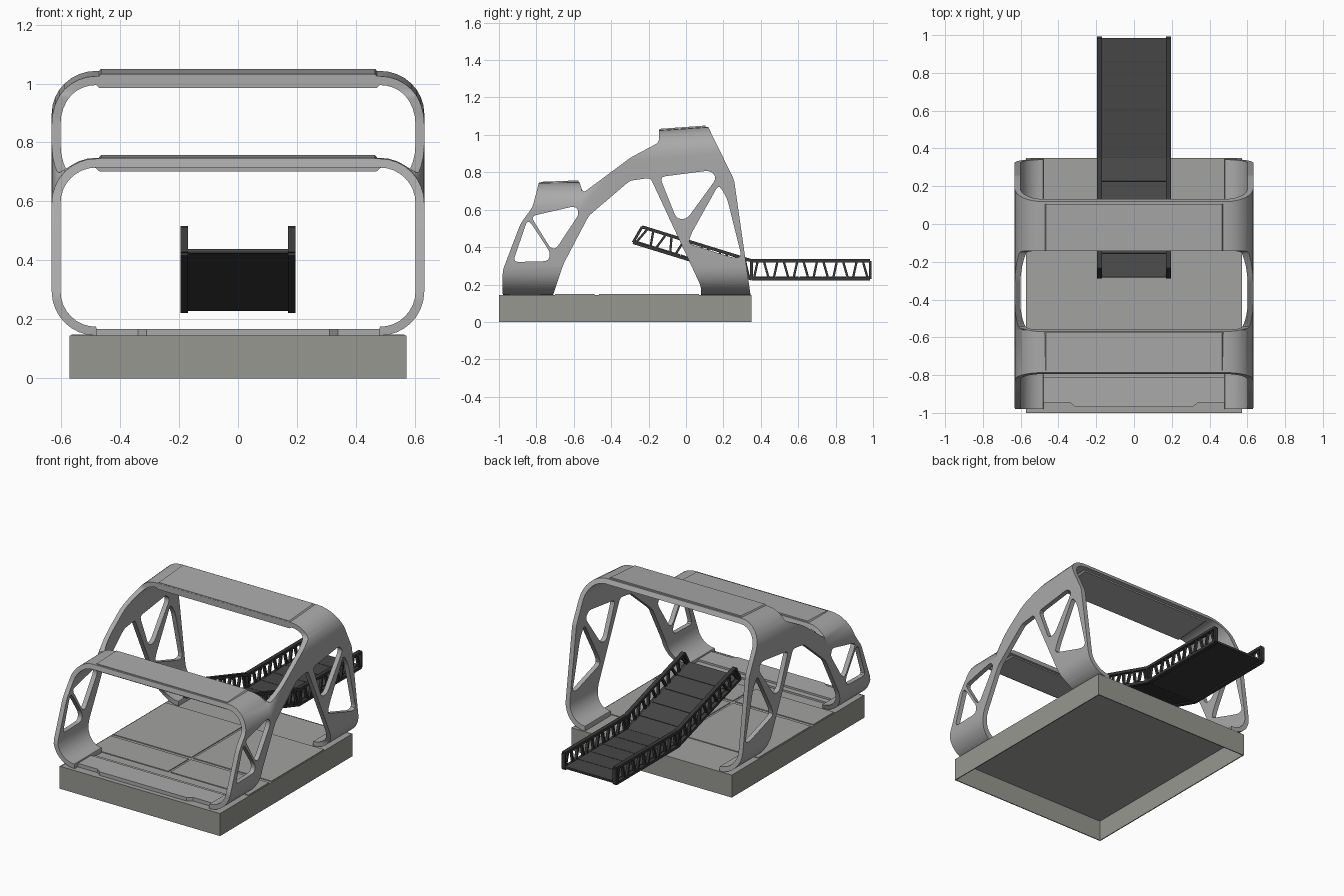
import bpy, bmesh, math
from mathutils import Vector, Matrix

if "Cube" in bpy.data.objects:
    bpy.data.objects.remove(bpy.data.objects["Cube"])


def material(name, rgb):
    m = bpy.data.materials.new(name)
    m.diffuse_color = (*rgb, 1)
    m.use_nodes = True
    m.node_tree.nodes["Principled BSDF"].inputs["Base Color"].default_value = m.diffuse_color
    return m


FRAME = material("light grey shell", (0.40, 0.40, 0.40))
BASE = material("warm grey base", (0.31, 0.31, 0.28))
DECK = material("grey deck", (0.36, 0.36, 0.355))
DARK = material("dark ramp floor", (0.062, 0.062, 0.062))
RAIL = material("black rail", (0.04, 0.04, 0.04))


def make(name, bm, mat, smooth=False):
    bmesh.ops.recalc_face_normals(bm, faces=bm.faces)
    me = bpy.data.meshes.new(name)
    bm.to_mesh(me)
    bm.free()
    me.materials.append(mat)
    ob = bpy.data.objects.new(name, me)
    bpy.context.collection.objects.link(ob)
    if smooth:
        shade(ob)
    return ob


def shade(ob):
    bpy.ops.object.select_all(action='DESELECT')
    ob.select_set(True)
    bpy.context.view_layer.objects.active = ob
    bpy.ops.object.shade_smooth_by_angle(angle=math.radians(32))


def loft(bm, rings):
    """Closed cross-sections joined in order, with end caps."""
    vs = [[bm.verts.new(p) for p in r] for r in rings]
    n = len(vs[0])
    for a, b in zip(vs, vs[1:]):
        for i in range(n):
            bm.faces.new((a[i], a[(i + 1) % n], b[(i + 1) % n], b[i]))
    bm.faces.new(vs[0])
    bm.faces.new(vs[-1])


def box(bm, x0, x1, y0, y1, z0, z1):
    loft(bm, [[(x0, y0, z), (x1, y0, z), (x1, y1, z), (x0, y1, z)] for z in (z0, z1)])


def rounded(pts, r):
    """Polygon with every corner replaced by a short curve."""
    out = []
    for i, p in enumerate(pts):
        p, a, b = Vector(p), Vector(pts[i - 1]), Vector(pts[(i + 1) % len(pts)])
        s = p + (a - p).normalized() * min(r, (a - p).length * 0.45)
        e = p + (b - p).normalized() * min(r, (b - p).length * 0.45)
        for k in range(4):
            t = k / 3
            out.append(s * (1 - t) ** 2 + p * 2 * t * (1 - t) + e * t * t)
    return out


# --- Canopy shell: C-shaped rounded hoop section, lofted along y ---
W, FLOOR, R, T = 0.632, 0.145, 0.15, 0.03


def half_path(top, inset):
    r = R - inset
    pts = [(0.48, FLOOR + inset * 0.8)]
    for cz, a0 in ((FLOOR + R, -90), (top - R, 0)):
        for k in range(9):
            a = math.radians(a0 + k * 90 / 8)
            pts.append((W - R + r * math.cos(a), cz + r * math.sin(a)))
    return pts


def hoop(y, top):
    o, i = half_path(top, 0), half_path(top, T)
    outer = o + [(-x, z) for x, z in reversed(o)]
    inner = i + [(-x, z) for x, z in reversed(i)]
    return [(x, y, z) for x, z in outer + inner[::-1]]


bm = bmesh.new()
loft(bm, [hoop(-1.0, 0.742), hoop(-0.56, 0.748), hoop(-0.36, 1.01), hoop(0.37, 1.06)])
canopy = make("canopy_frame", bm, FRAME)

# Side outline and window openings, in (y, z)
outline = [(-0.98, 0.13), (-0.98, 0.275), (-0.885, 0.525), (-0.82, 0.615), (-0.78, 0.77),
           (-0.577, 0.77), (-0.55, 0.69), (-0.294, 0.88), (-0.144, 0.96), (-0.144, 1.08),
           (0.10, 1.08), (0.257, 0.76), (0.347, 0.13), (0.08, 0.13), (0.08, 0.19),
           (-0.19, 0.77), (-0.30, 0.755), (-0.52, 0.567), (-0.655, 0.31), (-0.715, 0.13)]
windows = [
    [(-0.83, 0.565), (-0.59, 0.62), (-0.57, 0.58), (-0.695, 0.39), (-0.725, 0.395)],
    [(-0.85, 0.54), (-0.83, 0.53), (-0.725, 0.37), (-0.735, 0.325), (-0.925, 0.32)],
    [(-0.14, 0.775), (0.13, 0.81), (0.165, 0.77), (0.005, 0.55), (-0.05, 0.55)],
    [(0.175, 0.735), (0.22, 0.66), (0.297, 0.35), (0.26, 0.34), (0.01, 0.42), (0.03, 0.475)],
]
cu = bpy.data.curves.new("side_cutter", 'CURVE')
cu.dimensions, cu.fill_mode, cu.extrude = '2D', 'BOTH', 0.8
for poly, r in [(outline, 0.02)] + [(w, 0.03) for w in windows]:
    pts = rounded(poly, r)
    sp = cu.splines.new('POLY')
    sp.points.add(len(pts) - 1)
    for q, p in zip(sp.points, pts):
        q.co = (p.x, p.y, 0, 1)
    sp.use_cyclic_u = True
tmp = bpy.data.objects.new("side_outline_helper", cu)
bpy.context.collection.objects.link(tmp)
bpy.context.view_layer.update()
me = bpy.data.meshes.new_from_object(tmp.evaluated_get(bpy.context.evaluated_depsgraph_get()))
bpy.data.objects.remove(tmp)
bm = bmesh.new()
bm.from_mesh(me)
bmesh.ops.remove_doubles(bm, verts=bm.verts, dist=1e-5)
bm.transform(Matrix(((0, 0, 1, 0), (1, 0, 0, 0), (0, 1, 0, 0), (0, 0, 0, 1))))
cutter = make("side_cutter", bm, FRAME)

mod = canopy.modifiers.new("cut", 'BOOLEAN')
mod.operation, mod.solver, mod.object = 'INTERSECT', 'EXACT', cutter
bpy.context.view_layer.objects.active = canopy
bpy.ops.object.modifier_apply(modifier="cut")
bpy.data.objects.remove(cutter)
shade(canopy)

# --- Thick crossbars on top of both hoops ---
for name, y0, z0, y1, z1 in (("front_crossbar", -0.775, 0.749, -0.575, 0.757),
                             ("rear_crossbar", -0.143, 1.032, 0.105, 1.05)):
    bm = bmesh.new()
    loft(bm, [[(sx * x, y, z + d) for sx, x, d in
               ((-1, 0.465, 0), (1, 0.465, 0), (1, 0.49, -0.03), (1, 0.47, -0.047),
                (-1, 0.47, -0.047), (-1, 0.49, -0.03))] for y, z in ((y0, z0), (y1, z1))])
    make(name, bm, FRAME)

# --- Base: shell open underneath ---
bm = bmesh.new()
B, Y0, Y1, H, t = 0.572, -1.0, 0.35, 0.145, 0.006
for x in (-B, B - t):
    box(bm, x, x + t, Y0, Y1, 0, H)
for y in (Y0, Y1 - t):
    box(bm, -B + t, B - t, y, y + t, 0, H)
make("base_walls", bm, BASE)
bm = bmesh.new()
box(bm, -B + t, B - t, Y0 + t, Y1 - t, H - 0.012, H - 0.001)
make("base_deck", bm, DECK)

# Raised deck panels separated by narrow grooves
bm = bmesh.new()
for x0, x1 in ((-0.565, -0.008), (0.008, 0.565)):
    box(bm, x0, x1, -0.465, 0.07, H - 0.003, H + 0.004)
    box(bm, x0, x1, -0.70, -0.49, H - 0.003, H + 0.004)
make("deck_panels", bm, DECK)

# Front sill with a stepped front edge
bm = bmesh.new()
edge = [(-0.5, -0.945), (-0.34, -0.945), (-0.31, -0.968), (0.31, -0.968),
        (0.34, -0.945), (0.5, -0.945), (0.5, -0.81), (-0.5, -0.81)]
loft(bm, [[(x, y, z) for x, y in edge] for z in (H - 0.003, H + 0.022)])
box(bm, -0.5, 0.5, -0.81, -0.775, H - 0.003, H + 0.01)
make("front_sill", bm, FRAME)


# --- Ramp: sloped and level spans with truss rails ---
def beam(bm, a, b, x0, x1, w):
    a, b = Vector(a), Vector(b)
    d = (b - a).normalized() * w / 2
    n = Vector((-d.y, d.x))
    quad = [a + n, a - n, b - n, b + n]
    loft(bm, [[(x, p.x, p.y) for p in quad] for x in (x0, x1)])


# each span: bottom start, bottom end, top start, top end, bays
spans = [((-0.283, 0.425), (0.35, 0.23), (-0.235, 0.508), (0.35, 0.327), 6),
         ((0.35, 0.23), (0.985, 0.23), (0.35, 0.327), (0.985, 0.327), 6)]
floor, rails = bmesh.new(), bmesh.new()
for bs, be, ts, te, n in spans:
    bs, be, ts, te = map(Vector, (bs, be, ts, te))
    for s in (-1, 1):
        x0, x1 = sorted((s * 0.17, s * 0.195))
        beam(rails, bs, be, x0, x1, 0.017)
        beam(rails, ts, te, x0, x1, 0.017)
        beam(rails, bs, ts, x0, x1, 0.014)
        beam(rails, be, te, x0, x1, 0.014)
        for k in range(n):
            for lo, hi in ((0.12, 0.32), (0.88, 0.62)):
                beam(rails, bs.lerp(be, (k + lo) / n), ts.lerp(te, (k + hi) / n),
                     x0 + 0.004, x1 - 0.004, 0.012)
    lift = Vector((0, 0.008))
    for k in range(5):
        beam(floor, bs.lerp(be, (k + 0.012) / 5) + lift, bs.lerp(be, (k + 0.988) / 5) + lift,
             -0.172, 0.172, 0.012)
    beam(rails, bs + lift * 0.4, be + lift * 0.4, -0.172, 0.172, 0.008)
make("ramp_floor", floor, DARK)
make("ramp_rails", rails, RAIL)
